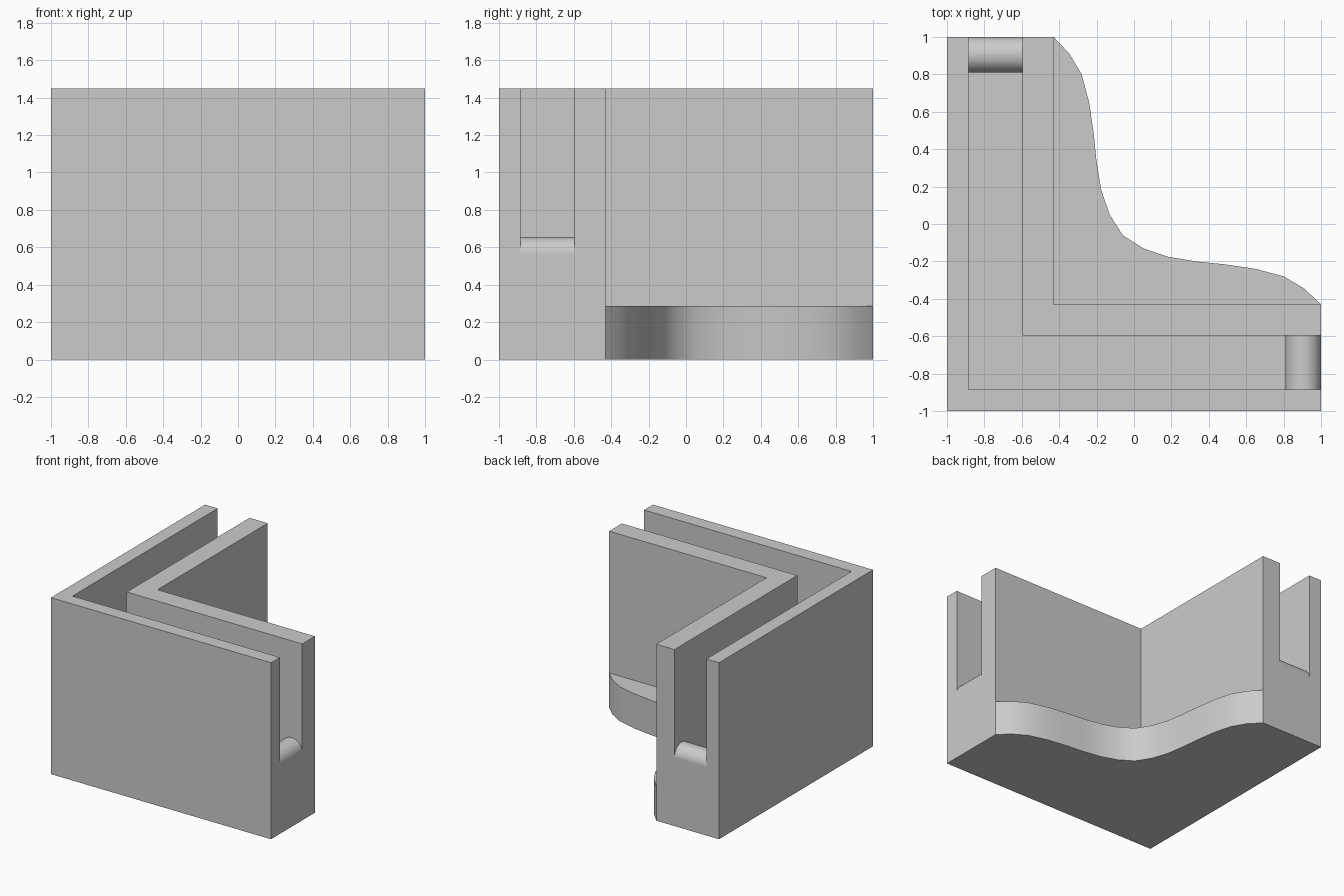
import bpy
import bmesh
from math import cos, sin, pi, radians

cube = bpy.data.objects.get("Cube")
if cube:
    bpy.data.objects.remove(cube, do_unlink=True)

HEIGHT = 1.45
OUTER, INNER = -0.885, -0.595    # channel sides
BACK = -0.43                     # inner face of the corner
FLOOR = 0.165                    # channel floor
LIP_Z, LIP_R = 0.56, 0.095       # rounded stop at each open end
FOOT = 0.285

grey = bpy.data.materials.new("plain grey")
grey.use_nodes = True
grey.diffuse_color = (0.6, 0.6, 0.6, 1)
grey.node_tree.nodes["Principled BSDF"].inputs["Base Color"].default_value = (0.6, 0.6, 0.6, 1)


def prism(name, points, offset):
    """Extrude a closed loop of 3D points along offset."""
    bm = bmesh.new()
    face = bm.faces.new([bm.verts.new(p) for p in points])
    new = bmesh.ops.extrude_face_region(bm, geom=[face])["geom"]
    verts = [v for v in new if isinstance(v, bmesh.types.BMVert)]
    bmesh.ops.translate(bm, verts=verts, vec=offset)
    bmesh.ops.recalc_face_normals(bm, faces=bm.faces)
    mesh = bpy.data.meshes.new(name)
    bm.to_mesh(mesh)
    bm.free()
    mesh.materials.append(grey)
    obj = bpy.data.objects.new(name, mesh)
    bpy.context.collection.objects.link(obj)
    return obj


def combine(target, tool, operation):
    """Apply a boolean and remove its tool."""
    mod = target.modifiers.new("boolean", "BOOLEAN")
    mod.operation = operation
    mod.solver = "EXACT"
    mod.object = tool
    bpy.context.view_layer.objects.active = target
    bpy.ops.object.modifier_apply(modifier=mod.name)
    bpy.data.objects.remove(tool, do_unlink=True)


# L-shaped corner block
corner = [(-1, -1), (1, -1), (1, BACK), (BACK, BACK), (BACK, 1), (-1, 1)]
body = prism("corner_bracket", [(x, y, 0) for x, y in corner], (0, 0, HEIGHT))

# Curved foot nested in the corner, symmetric about the diagonal
half = [(1, BACK), (0.91, -0.345), (0.8, -0.28), (0.65, -0.24), (0.48, -0.215),
        (0.33, -0.2), (0.18, -0.175), (0.05, -0.13)]
curve = half + [(-0.06, -0.06)] + [(y, x) for x, y in reversed(half)]
foot = prism("curved_foot", [(x, y, 0) for x, y in [(BACK, BACK)] + curve], (0, 0, FOOT))
combine(body, foot, "UNION")

# Channel along each arm, leaving a round-topped stop at its open end
arc = [(1 - LIP_R - LIP_R * cos(pi * i / 16), LIP_Z + LIP_R * sin(pi * i / 16))
       for i in range(17)]
section = [(OUTER, FLOOR), (1 - 2 * LIP_R, FLOOR)] + arc
section += [(1.1, LIP_Z), (1.1, 1.6), (OUTER, 1.6)]
width = INNER - OUTER
front_cut = prism("front_channel", [(a, OUTER, z) for a, z in section], (0, width, 0))
combine(body, front_cut, "DIFFERENCE")
side_cut = prism("side_channel", [(OUTER, a, z) for a, z in section], (width, 0, 0))
combine(body, side_cut, "DIFFERENCE")

# Smooth the curves, keep the planes flat
bpy.ops.object.select_all(action="DESELECT")
body.select_set(True)
bpy.context.view_layer.objects.active = body
bpy.ops.object.shade_smooth_by_angle(angle=radians(32))
weighted = body.modifiers.new("weighted_normals", "WEIGHTED_NORMAL")
weighted.keep_sharp = True
